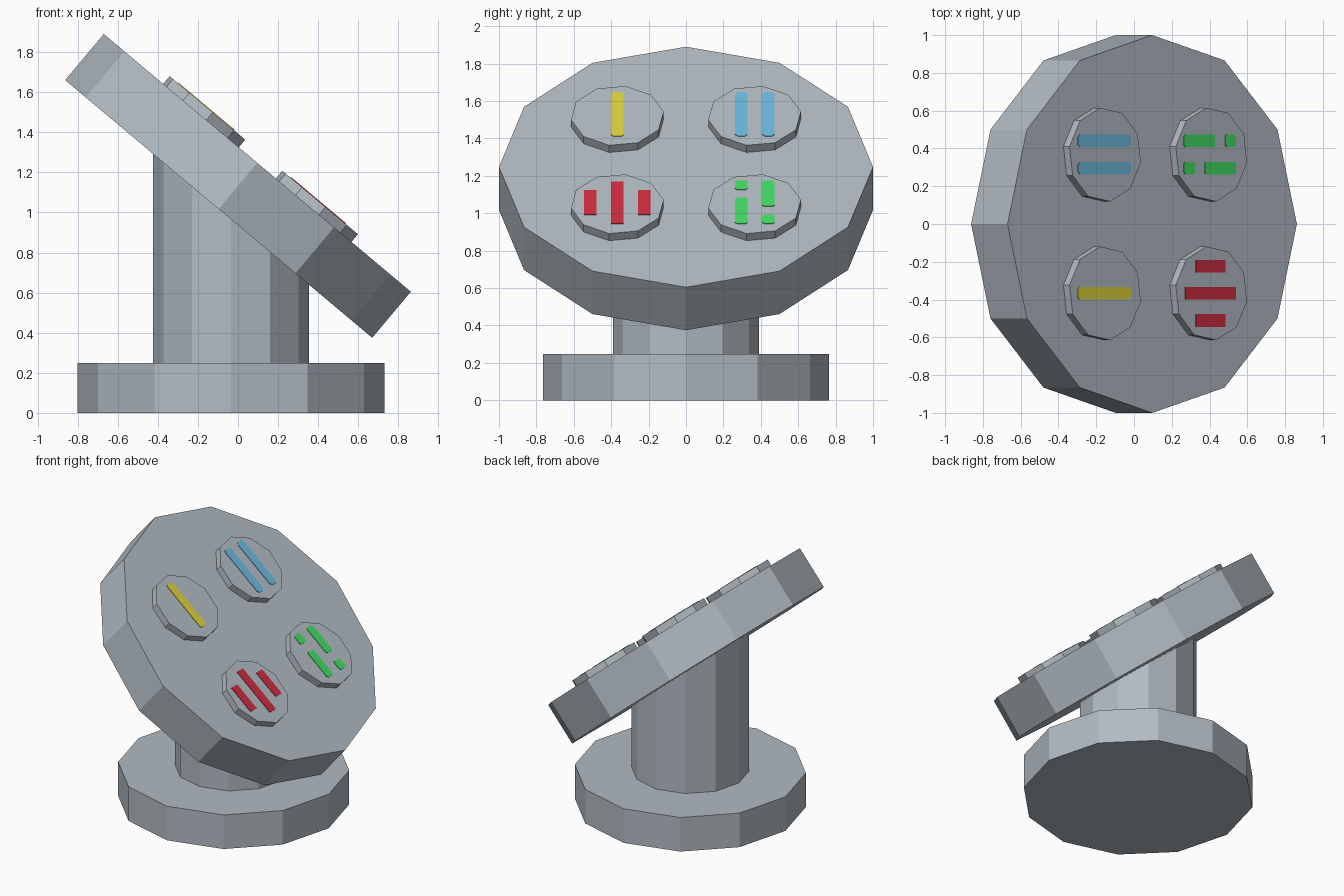
import bpy, bmesh, math
from mathutils import Matrix, Vector

if "Cube" in bpy.data.objects:
    bpy.data.objects.remove(bpy.data.objects["Cube"])

TILT = math.radians(40)
PLATE_MID = Vector((0, 0, 1.1325))
PLATE_T, PAD_H, PAD_R, PAD_OFF = 0.30, 0.05, 0.25, 0.367
# Plate frame: local x runs downhill, local z is the face normal
FRAME = Matrix.Translation(PLATE_MID) @ Matrix.Rotation(TILT, 4, 'Y')


def material(name, rgb):
    m = bpy.data.materials.new(name)
    m.diffuse_color = (*rgb, 1)
    m.use_nodes = True
    m.node_tree.nodes["Principled BSDF"].inputs["Base Color"].default_value = m.diffuse_color
    return m


GREY = material("blue_grey", (0.44, 0.495, 0.54))
RED = material("red", (0.61, 0.026, 0.05))
BLUE = material("sky_blue", (0.15, 0.49, 0.73))
YELLOW = material("yellow", (0.72, 0.64, 0.045))
GREEN = material("green", (0.053, 0.70, 0.125))


def prism(name, outline, z0, z1, mat, matrix=Matrix()):
    """Extrude a closed outline from z0 to z1 (z1 may be a function of x)."""
    bm = bmesh.new()
    top = z1 if callable(z1) else (lambda x: z1)
    lo = [bm.verts.new((x, y, z0)) for x, y in outline]
    hi = [bm.verts.new((x, y, top(x))) for x, y in outline]
    n = len(outline)
    bm.faces.new(lo[::-1])
    bm.faces.new(hi)
    for i in range(n):
        j = (i + 1) % n
        bm.faces.new((lo[i], lo[j], hi[j], hi[i]))
    bm.transform(matrix)
    me = bpy.data.meshes.new(name)
    bm.to_mesh(me)
    bm.free()
    me.materials.append(mat)
    ob = bpy.data.objects.new(name, me)
    bpy.context.collection.objects.link(ob)
    return ob


def ngon(n, r, cx=0.0, cy=0.0, turn=0.0):
    a = [math.radians(turn) + math.tau * i / n for i in range(n)]
    return [(cx + r * math.cos(t), cy + r * math.sin(t)) for t in a]


def bar(u0, u1, v, w=0.067, c=0.012):
    """Bar outline along local x with clipped corners."""
    a, b = v - w / 2, v + w / 2
    if not c:
        return [(u0, a), (u1, a), (u1, b), (u0, b)]
    return [(u0 + c, a), (u1 - c, a), (u1, a + c), (u1, b - c),
            (u1 - c, b), (u0 + c, b), (u0, b - c), (u0, a + c)]


# Base and column, with the column's slanted top buried in the plate
prism("base", ngon(12, 0.765, -0.035), 0, 0.248, GREY)
prism("column", ngon(12, 0.39, -0.035), 0.2,
      lambda x: PLATE_MID.z - 0.1 - x * math.tan(TILT), GREY)

# Tilted plate
face = PLATE_T / 2
prism("tilted_plate", ngon(12, 1.0), -face, face, GREY, FRAME)

# Four raised round pads
for su, row in ((-1, "upper"), (1, "lower")):
    for sv, side in ((-1, "near"), (1, "far")):
        prism(f"{row}_{side}_pad", ngon(10, PAD_R, su * PAD_OFF, sv * PAD_OFF, -10),
              face - 0.02, face + PAD_H, GREY, FRAME)

# Coloured bars: name, material, corner clip, list of (start, end, across)
P, D = PAD_OFF, 0.074
BARS = (
    ("yellow_bar", YELLOW, 0.012, [(-0.558, -0.193, -P)]),
    ("blue_bar", BLUE, 0.016, [(-0.558, -0.193, P + D), (-0.558, -0.193, P + 0.003 - D)]),
    ("green_bar", GREEN, 0.010, [(0.175, 0.39, P + D), (0.46, 0.533, P + D),
                                 (0.175, 0.25, P - D + 0.003), (0.319, 0.533, P - D + 0.003)]),
    ("red_bar", RED, 0, [(0.257, 0.461, -P - 0.144), (0.185, 0.533, -P),
                         (0.257, 0.461, -P + 0.143)]),
)
for name, mat, clip, items in BARS:
    for i, (u0, u1, v) in enumerate(items):
        prism(f"{name}_{i + 1}", bar(u0, u1, v, c=clip),
              face + PAD_H - 0.002, face + PAD_H + 0.004, mat, FRAME)
